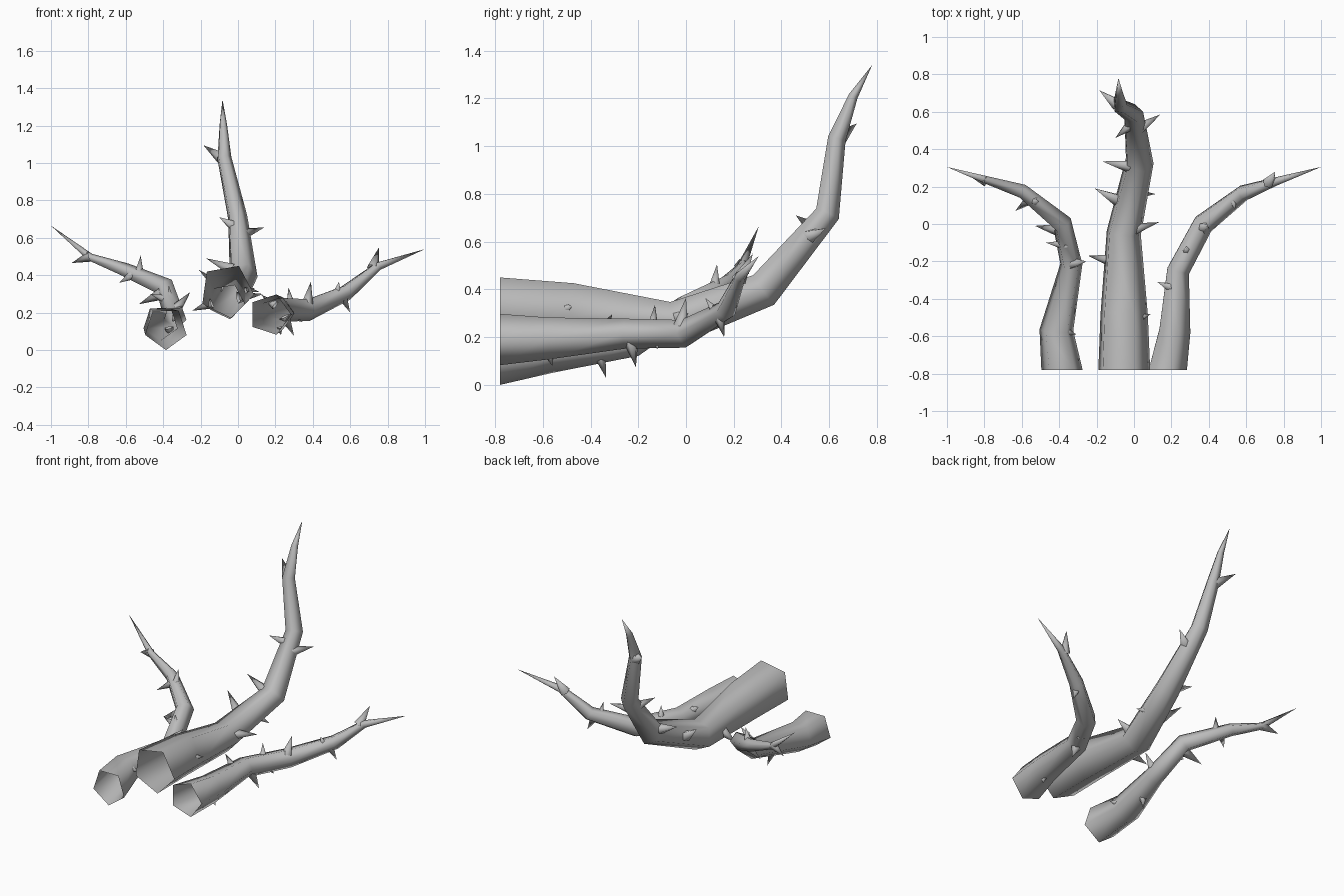
import bpy, bmesh, math
from mathutils import Vector

cube = bpy.data.objects.get("Cube")
if cube:
    bpy.data.objects.remove(cube, do_unlink=True)

grey = bpy.data.materials.new("plain_grey")
grey.use_nodes = True
grey.diffuse_color = (0.5, 0.5, 0.5, 1)
bsdf = grey.node_tree.nodes["Principled BSDF"]
bsdf.inputs["Base Color"].default_value = grey.diffuse_color
bsdf.inputs["Roughness"].default_value = 0.8


def finish(name, bm):
    """Turn a bmesh into a smooth grey object."""
    mesh = bpy.data.meshes.new(name)
    for f in bm.faces:
        f.smooth = True
    bm.to_mesh(mesh)
    bm.free()
    mesh.materials.append(grey)
    obj = bpy.data.objects.new(name, mesh)
    bpy.context.scene.collection.objects.link(obj)
    return obj


def vine(name, path, turn, sides=5):
    """Tapered hollow tube, open at its root and pointed at its tip."""
    bm = bmesh.new()
    pts = [Vector(p[:3]) for p in path]
    tangent = Vector((0, 1, 0))
    u, v = Vector((1, 0, 0)), Vector((0, 0, 1))
    rings = []
    for i, p in enumerate(pts[:-1]):
        if i:
            new = ((p - pts[i - 1]).normalized() + (pts[i + 1] - p).normalized()).normalized()
            q = tangent.rotation_difference(new)
            u, v, tangent = q @ u, q @ v, new
        ring = []
        for k in range(sides):
            a = math.radians(turn) + math.tau * k / sides
            ring.append(bm.verts.new(p + path[i][3] * (u * math.cos(a) + v * math.sin(a))))
        rings.append(ring)
    tip = bm.verts.new(pts[-1])
    for k in range(sides):
        n = (k + 1) % sides
        for r0, r1 in zip(rings, rings[1:]):
            bm.faces.new((r0[k], r0[n], r1[n], r1[k]))
        bm.faces.new((rings[-1][k], rings[-1][n], tip))
    bmesh.ops.recalc_face_normals(bm, faces=bm.faces)
    return finish(name, bm)


def thorns(name, spikes, sides=5):
    """Small cones, each given by root and tip."""
    bm = bmesh.new()
    for root, tip in spikes:
        root, tip = Vector(root), Vector(tip)
        axis = tip - root
        q = axis.to_track_quat("Z", "Y")
        radius = min(0.034, max(0.02, axis.length * 0.27))
        ring = []
        for k in range(sides):
            a = math.tau * k / sides
            ring.append(bm.verts.new(root + q @ Vector((radius * math.cos(a), radius * math.sin(a), 0))))
        top = bm.verts.new(tip)
        for k in range(sides):
            bm.faces.new((ring[k], ring[(k + 1) % sides], top))
    return finish(name, bm)


# Middle vine, rearing up at the back
vine("middle_vine", [
    (-.06, -.78, .317, .148), (-.06, -.48, .305, .135), (-.06, -.05, .26, .098),
    (.025, .325, .40, .08), (-.005, .59, .715, .055), (-.075, .63, 1.03, .04),
    (-.08, .70, 1.21, .021), (-.083, .78, 1.34, 0)], 64)
thorns("middle_thorns", [
    ((-.14, -.19, .25), (-.245, -.17, .21)),
    ((-.09, .13, .33), (-.21, .19, .43)),
    ((-.03, .31, .43), (-.17, .335, .49)),
    ((.0, -.03, .28), (.135, .01, .30)),
    ((.03, .16, .33), (.115, .16, .31)),
    ((.03, .51, .62), (.14, .585, .655)),
    ((-.09, .64, 1.03), (-.185, .715, 1.095)),
    ((-.02, .53, .66), (-.10, .46, .71)),
    ((.04, -.5, .32), (.09, -.48, .33))])

# Left vine, curling outward low down
vine("left_vine", [
    (.17, -.78, .19, .113), (.21, -.57, .195, .092), (.23, -.25, .215, .066),
    (.365, 0, .215, .062), (.58, .165, .31, .045), (.75, .225, .45, .024),
    (1, .305, .54, 0)], 0)
thorns("left_thorns", [
    ((.2, -.34, .24), (.125, -.31, .295)),
    ((.28, -.14, .25), (.27, -.13, .335)),
    ((.37, -.02, .25), (.39, 0, .365)),
    ((.53, .12, .31), (.54, .08, .365)),
    ((.72, .22, .44), (.755, .28, .55)),
    ((.56, .14, .285), (.60, .16, .2)),
    ((.25, -.23, .18), (.30, -.21, .075)),
    ((.29, -.12, .18), (.345, -.12, .15)),
    ((.22, -.57, .12), (.23, -.56, .08))])

# Right vine, curling outward and rising higher
vine("right_vine", [
    (-.385, -.78, .116, .116), (-.415, -.57, .145, .095), (-.335, -.22, .18, .062),
    (-.385, 0, .33, .056), (-.60, .175, .425, .04), (-.79, .235, .495, .022),
    (-1, .305, .665, 0)], -90)
thorns("right_thorns", [
    ((-.33, -.21, .22), (-.255, -.2, .31)),
    ((-.41, -.03, .30), (-.53, -.01, .245)),
    ((-.38, -.11, .27), (-.47, -.1, .30)),
    ((-.56, .13, .405), (-.635, .07, .36)),
    ((-.53, .12, .41), (-.52, .13, .505)),
    ((-.36, -.12, .26), (-.37, -.12, .345)),
    ((-.79, .23, .50), (-.89, .265, .465)),
    ((-.35, -.58, .17), (-.31, -.59, .17)),
    ((-.37, -.36, .12), (-.35, -.335, .03))])
